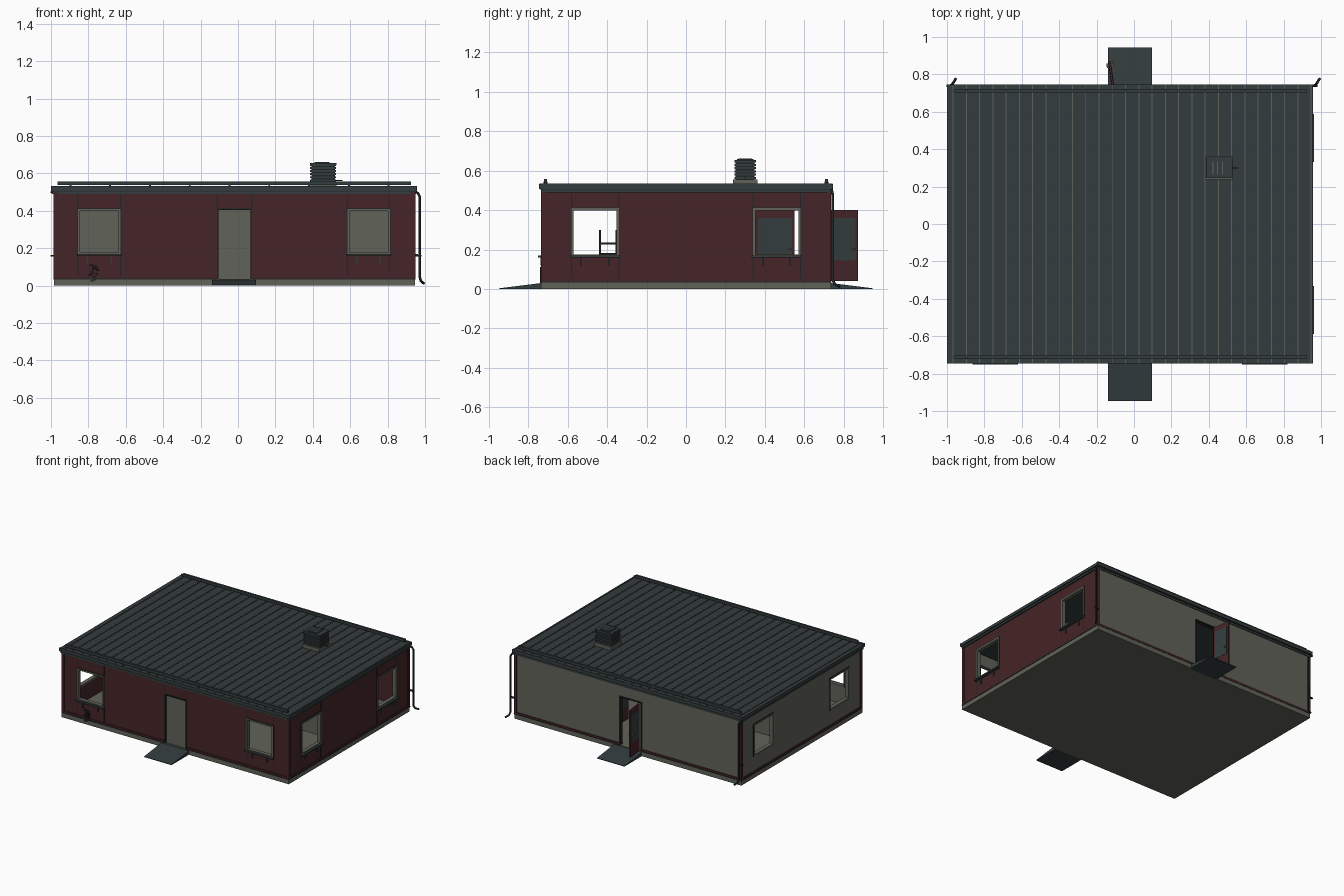
import bpy, bmesh, math, random
from mathutils import Matrix, Vector

if "Cube" in bpy.data.objects:
    bpy.data.objects.remove(bpy.data.objects["Cube"])

random.seed(3)

def mat(name, c):
    m = bpy.data.materials.new(name)
    m.diffuse_color = (*c, 1)
    m.use_nodes = True
    m.node_tree.nodes["Principled BSDF"].inputs["Base Color"].default_value = m.diffuse_color
    return m

RED = mat("dark red cladding", (0.060, 0.018, 0.020))
GREY = mat("olive grey", (0.120, 0.125, 0.098))
ROOF = mat("slate green", (0.034, 0.046, 0.047))
DARK = mat("near black trim", (0.014, 0.018, 0.018))

def make(name, boxes, mats, rule=None, matrix=None):
    """One object from boxes (x0, x1, y0, y1, z0, z1); rule(normal) picks the material."""
    bm = bmesh.new()
    for x0, x1, y0, y1, z0, z1 in boxes:
        m = Matrix.Translation(((x0 + x1) / 2, (y0 + y1) / 2, (z0 + z1) / 2)) @ \
            Matrix.Diagonal((x1 - x0, y1 - y0, z1 - z0, 1))
        bmesh.ops.create_cube(bm, size=1, matrix=m)
    bm.normal_update()
    if rule:
        for f in bm.faces:
            f.material_index = rule(f.normal)
    me = bpy.data.meshes.new(name)
    bm.to_mesh(me)
    bm.free()
    for m in mats:
        me.materials.append(m)
    ob = bpy.data.objects.new(name, me)
    bpy.context.collection.objects.link(ob)
    if matrix:
        ob.matrix_world = matrix
    return ob

X0, X1, Y = -0.98, 0.942, 0.73      # wall outer limits
ZB, ZT, T = 0.035, 0.50, 0.02       # wall base, top, thickness
WZ0, WZ1 = 0.165, 0.41              # window heights

# Map (along, depth range, height) to a box on an x-running or y-running wall
def slab(axis, a0, a1, d0, d1, z0, z1):
    d0, d1 = min(d0, d1), max(d0, d1)
    return (a0, a1, d0, d1, z0, z1) if axis == 'x' else (d0, d1, a0, a1, z0, z1)

def wall(name, axis, a0, a1, d0, d1, holes):
    out, a = [], a0
    for h0, h1, z0, z1 in holes:
        out.append(slab(axis, a, h0, d0, d1, ZB, ZT))
        out.append(slab(axis, h0, h1, d0, d1, z1, ZT))
        if z0 > ZB:
            out.append(slab(axis, h0, h1, d0, d1, ZB, z0))
        a = h1
    out.append(slab(axis, a, a1, d0, d1, ZB, ZT))
    # faces toward the front and right are red, the rest grey
    make(name, out, [RED, GREY], lambda n: 0 if n.y < -0.5 or n.x > 0.5 else 1)

front_win = [(-0.855, -0.628), (0.585, 0.812)]
side_win = [(-0.58, -0.34), (0.34, 0.58)]
win = lambda p: (p[0], p[1], WZ0, WZ1)
wall("front_wall", 'x', X0, X1, -Y, -Y + T, [win(front_win[0]), (-0.112, 0.075, ZB, 0.412), win(front_win[1])])
wall("back_wall", 'x', X0, X1, Y - T, Y, [(-0.135, 0.055, ZB, 0.412)])
wall("right_wall", 'y', -Y + T, Y - T, X1 - T, X1, [win(p) for p in side_win])
wall("left_wall", 'y', -Y + T, Y - T, X0, X0 + T, [win(p) for p in side_win])
make("partition", [(X0 + T, X1 - T, -0.01, 0.01, ZB, ZT)], [GREY])

# Plinth with red and dark base trims
make("plinth", [(X0 - 0.005, X1 + 0.004, -Y - 0.005, Y + 0.005, 0, ZB)], [GREY])
def ring(o, z0, z1):
    return [(X0 - o, -0.135, Y, Y + o, z0, z1), (0.055, X1 + o, Y, Y + o, z0, z1),
            (X0 - o, -0.112, -Y - o, -Y, z0, z1), (0.075, X1 + o, -Y - o, -Y, z0, z1),
            (X0 - o, X0, -Y, Y, z0, z1), (X1, X1 + o, -Y, Y, z0, z1)]
make("base_drip_trim", ring(0.007, 0.033, 0.039), [DARK])
make("base_board", ring(0.005, 0.039, 0.052), [RED])
make("corner_boards", [(x - 0.011, x + 0.011, y - 0.011, y + 0.011, ZB, ZT)
     for x in (X0 + 0.005, X1 - 0.005) for y in (-Y + 0.005, Y - 0.005)], [RED])

# Thin cladding seams above and below the openings
seams = []
for x in (-0.855, -0.628, 0.585, 0.812):
    seams += [(x - .002, x + .002, -Y - .002, -Y, a, b) for a, b in ((0.052, WZ0), (WZ1, ZT))]
for x in (-0.112, 0.075):
    seams.append((x - .002, x + .002, -Y - .002, -Y, 0.412, ZT))
for y in (-0.58, -0.34, 0.34, 0.58):
    seams += [(X1, X1 + .002, y - .002, y + .002, a, b) for a, b in ((0.052, WZ0), (WZ1, ZT))]
make("wall_seams", seams, [DARK])

# Window frames, sills and sill brackets
def border(axis, a0, a1, d0, d1, z0, z1, w):
    return [slab(axis, a0, a0 + w, d0, d1, z0, z1), slab(axis, a1 - w, a1, d0, d1, z0, z1),
            slab(axis, a0 + w, a1 - w, d0, d1, z1 - w, z1), slab(axis, a0 + w, a1 - w, d0, d1, z0, z0 + w)]

def window(name, axis, p, face, out, sill):
    a0, a1 = p
    make(name + "_frame", border(axis, a0, a1, face - out * 0.025, face + out * 0.005, WZ0, WZ1, 0.011), [GREY])
    make(name + "_edge", border(axis, a0 - .004, a1 + .004, face - out * .01, face + out * 0.003,
                                WZ0 - .004, WZ1 + .004, 0.005), [DARK])
    if sill:
        b = [slab(axis, a0 - 0.008, a1 + 0.008, face, face + out * 0.021, 0.160, 0.170)]
        for a in (a0 + 0.045, a1 - 0.055):
            b.append(slab(axis, a, a + 0.008, face, face + out * 0.008, 0.12, 0.160))
        make(name + "_sill", b, [ROOF])

for i, p in enumerate(front_win):
    window(f"front_window_{i}", 'x', p, -Y, -1, True)
for i, p in enumerate(side_win):
    window(f"right_window_{i}", 'y', p, X1, 1, True)
    window(f"left_window_{i}", 'y', p, X0, -1, False)

# Front door closed, back door swung outward
def frame3(x0, x1, y0, y1, w):
    return [(x0, x0 + w, y0, y1, ZB, 0.412), (x1 - w, x1, y0, y1, ZB, 0.412),
            (x0 + w, x1 - w, y0, y1, 0.412 - w, 0.412)]
make("front_door", [(-0.104, 0.067, -Y + 0.008, -Y + 0.022, ZB, 0.404)], [GREY])
make("front_door_frame", frame3(-0.112, 0.075, -Y - 0.006, -Y + 0.025, 0.008), [DARK])
make("back_door_frame", frame3(-0.135, 0.055, Y - 0.025, Y + 0.006, 0.008), [DARK])

def leaf(name, x, y, angle, length):
    m = Matrix.Translation((x, y, 0)) @ Matrix.Rotation(angle, 4, 'Z')
    make(name, [(-.006, .006, 0, length, 0.04, 0.40)], [RED], None, m)
    make(name + "_panel", [(-.008, .008, 0.014, length - 0.014, 0.145, 0.36)], [ROOF], None, m)
    make(name + "_handle", [(-.018, .018, length - .035, length - .012, 0.2, 0.206)], [GREY], None, m)
leaf("back_door_leaf", -0.113, Y + 0.005, math.radians(8), 0.138)
leaf("inner_door_leaf", 0.25, 0.35, 0, 0.20)

# Sloping entrance ramps, front and back
for name, s in (("front_ramp", -1), ("back_ramp", 1)):
    ob = make(name, [(-0.138, 0.096, min(s * 0.72, s * 0.945), max(s * 0.72, s * 0.945), 0, 0.032)], [ROOF])
    for v in ob.data.vertices:
        if abs(v.co.y) > 0.9 and v.co.z > 0.01:
            v.co.z = 0.004

# Roof deck, fascia, seams and snow rails
make("roof_deck", [(-1.0, 0.958, -0.742, 0.742, 0.507, 0.529)], [ROOF])
make("roof_fascia", [(-0.994, 0.952, -0.736, 0.736, 0.49, 0.507)], [ROOF])
make("roof_edge_line", [(-0.998, 0.956, -0.739, 0.739, 0.504, 0.509)], [DARK])
xs = [-0.967 + 0.0709 * i for i in range(28) if -0.967 + 0.0709 * i < 0.955]
make("roof_seams", [(x - .0025, x + .0025, -0.742, 0.742, 0.527, 0.534) for x in xs], [GREY])
make("roof_ribs", [(x - .006, x + .006, -0.742, 0.742, 0.527, 0.5325) for x in xs], [ROOF])
rails = []
for y in (-0.712, 0.712):
    rails.append((-0.965, 0.925, y - 0.008, y + 0.008, 0.538, 0.558))
    rails += [(x - .005, x + .005, y - .01, y + .01, 0.527, 0.545) for x in xs[1::3]]
make("snow_rails", rails, [ROOF])
make("gutters", [(-1.0, 0.958, s * 0.739 - 0.006, s * 0.739 + 0.006, 0.508, 0.533) for s in (-1, 1)], [ROOF])

# Ventilation chimney with louvres
make("chimney_collar", [(0.383, 0.527, 0.238, 0.362, 0.527, 0.555)], [GREY])
make("chimney_core", [(0.392, 0.518, 0.252, 0.348, 0.55, 0.652)], [DARK])
make("chimney_louvres", [(0.385, 0.525, 0.246, 0.354, 0.558 + i * 0.0165, 0.568 + i * 0.0165)
                         for i in range(6)], [ROOF])
make("chimney_cap", [(0.384, 0.526, 0.245, 0.355, 0.645, 0.655), (0.41, 0.49, 0.258, 0.342, 0.655, 0.660)], [ROOF])
make("chimney_cap_slots", [(x, x + .005, 0.265, 0.335, 0.658, 0.662) for x in (0.42, 0.445, 0.47)], [GREY])
make("chimney_arm", [(0.52, 0.56, 0.297, 0.302, 0.56, 0.566)], [DARK])

# Downpipes at both back corners
def pipe(name, pts, r):
    cu = bpy.data.curves.new(name, 'CURVE')
    cu.dimensions, cu.bevel_depth, cu.bevel_resolution, cu.use_fill_caps = '3D', r, 2, True
    sp = cu.splines.new('POLY')
    sp.points.add(len(pts) - 1)
    for q, p in zip(sp.points, pts):
        q.co = (*p, 1)
    cu.materials.append(DARK)
    ob = bpy.data.objects.new(name, cu)
    bpy.context.collection.objects.link(ob)
for name, dx in (("right_downpipe", 0), ("left_downpipe", -1.945)):
    pipe(name, [(0.945 + dx, 0.738, 0.503), (0.962 + dx, 0.74, 0.495), (0.972 + dx, 0.744, 0.475),
                (0.972 + dx, 0.744, 0.045), (0.978 + dx, 0.754, 0.025), (0.993 + dx, 0.778, 0.012)], 0.007)
    make(name + "_clip", [(0.942 + dx, 0.98 + dx, 0.732, 0.746, 0.157, 0.165)], [DARK])

# Interior shelf and stool glimpsed through the windows
make("shelf", [(-0.15, 0.2, -0.09, -0.01, z, z + 0.012) for z in (0.08, 0.16, 0.24, 0.32)] +
     [(x, x + 0.012, -0.09, -0.01, ZB, 0.34) for x in (-0.16, 0.2)], [ROOF])
make("chair", [(0.2, 0.29, -0.44, -0.35, 0.17, 0.182), (0.2, 0.208, -0.44, -0.35, 0.225, 0.235)] +
     [(0.2, 0.208, y, y + .008, ZB, 0.30) for y in (-0.44, -0.358)] +
     [(0.282, 0.29, y, y + .008, ZB, 0.17) for y in (-0.44, -0.358)], [DARK])

# Small climbing plant low on the front wall
leaves = []
for i in range(16):
    x, z = -0.77 + random.uniform(-.02, .02), 0.022 + i * 0.0055
    leaves.append((x - .009, x + .009, -Y - .010, -Y - .006 + .006, z, z + 0.008))
make("wall_plant", leaves, [DARK])
